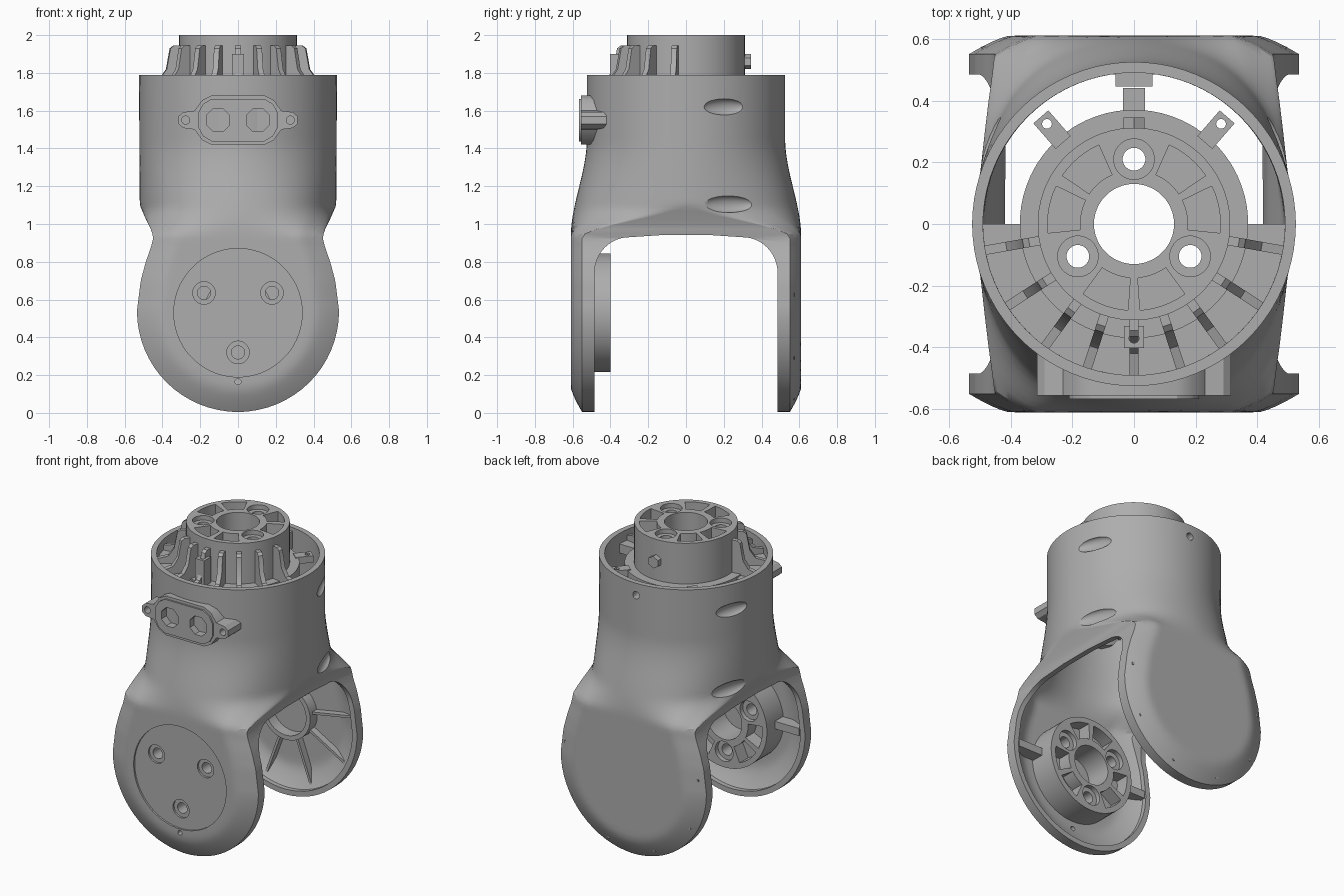
import bpy, bmesh, math
from mathutils import Matrix, Vector

if "Cube" in bpy.data.objects:
    bpy.data.objects.remove(bpy.data.objects["Cube"], do_unlink=True)

grey = bpy.data.materials.new("matte grey")
grey.use_nodes = True
grey.diffuse_color = (0.42, 0.42, 0.42, 1)
grey.node_tree.nodes["Principled BSDF"].inputs["Base Color"].default_value = (0.42, 0.42, 0.42, 1)

T = Matrix.Translation
def R(deg, axis):
    return Matrix.Rotation(math.radians(deg), 4, axis)

TOP = Matrix.Identity(4)
FRONT = R(90, 'X')                      # local z points to the front
SIDE = Matrix(((0, 0, 1, 0), (1, 0, 0, 0), (0, 1, 0, 0), (0, 0, 0, 1)))


def finish(name, bm):
    bmesh.ops.recalc_face_normals(bm, faces=bm.faces)
    me = bpy.data.meshes.new(name)
    bm.to_mesh(me)
    bm.free()
    me.materials.append(grey)
    ob = bpy.data.objects.new(name, me)
    bpy.context.collection.objects.link(ob)
    return ob


def loft(name, rings):
    bm = bmesh.new()
    rows = [[bm.verts.new(p) for p in ring] for ring in rings]
    n = len(rows[0])
    for a, b in zip(rows, rows[1:]):
        for i in range(n):
            bm.faces.new((a[i], a[(i + 1) % n], b[(i + 1) % n], b[i]))
    bm.faces.new(rows[0])
    bm.faces.new(rows[-1])
    return finish(name, bm)


def prism(name, pts, lo, hi, frame=TOP):
    return loft(name, [[frame @ Vector((u, v, w)) for u, v in pts] for w in (lo, hi)])


def circle(r, u=0, v=0, n=48):
    return [(u + r * math.cos(math.tau * (i + .5) / n), v + r * math.sin(math.tau * (i + .5) / n))
            for i in range(n)]


def rect(u0, u1, v0, v1):
    return [(u0, v0), (u1, v0), (u1, v1), (u0, v1)]


def sector(r0, r1, mid, half, n=6):
    angs = [math.radians(mid + half * (2 * i / n - 1)) for i in range(n + 1)]
    return ([(r1 * math.cos(a), r1 * math.sin(a)) for a in angs]
            + [(r0 * math.cos(a), r0 * math.sin(a)) for a in reversed(angs)])


def cut(ob, cutters):
    for c in cutters:
        m = ob.modifiers.new("cut", 'BOOLEAN')
        m.operation, m.solver, m.object = 'DIFFERENCE', 'EXACT', c
    me = bpy.data.meshes.new_from_object(ob.evaluated_get(bpy.context.evaluated_depsgraph_get()))
    ob.modifiers.clear()
    ob.data = me
    for c in cutters:
        bpy.data.objects.remove(c, do_unlink=True)


# --- yoke shell: round barrel blending into two domed discs
WIDTH = [(.54, .535), (.7, .515), (.8, .488), (.88, .46), (.93, .448),
         (.97, .46), (1.03, .49), (1.1, .52), (1.9, .525)]

def half_width(z, off):
    if z <= .54:
        return math.sqrt(max((.535 - off) ** 2 - (z - .54) ** 2, .0004))
    for (z0, w0), (z1, w1) in zip(WIDTH, WIDTH[1:]):
        if z <= z1:
            return w0 + (w1 - w0) * (z - z0) / (z1 - z0) - off


def ease(z, top):
    t = min(max((top - z) / (top - .93), 0), 1)
    return t * t * (3 - 2 * t)


def section(z, off, m=40):
    w = half_width(z, off)
    middle, edge = ease(z, 1.45), ease(z, 1.11)
    front = []
    for i in range(m + 1):
        a = math.pi * (i / m - .5)
        x = w * math.sin(a)
        d = w - abs(x) if z > .54 else .535 - off - math.hypot(x, z - .54)
        q = min(max(d / .13, 0), 1)
        dome = .55 - off + .06 * (1 - (1 - q) ** 1.3)
        s = middle + (edge - middle) * abs(math.sin(a)) ** 1.5
        y = (1 - s) * (.525 - off) * math.cos(a) + s * dome
        front.append((x, -max(y, .008), z))
    return front + [(x, -y, z) for x, y, z in reversed(front)]


def body(name, off, top):
    r = .535 - off
    zs = [.54 - r * math.cos(math.pi / 2 * k / 16) for k in range(17)]
    zs += [.54 + (1.5 - .54) * k / 40 for k in range(1, 41)] + [top]
    return loft(name, [section(z, off) for z in zs])


def slot_profile():
    pts = [(.485, -.1)]
    for k in range(13):
        a = math.pi / 2 * k / 12
        pts.append((.30 + .185 * math.cos(a), .74 + .19 * math.sin(a)))
    pts.append((.12, .942))
    return pts + [(-u, v) for u, v in reversed(pts)]


def scoop(loc, radii, turn):
    bm = bmesh.new()
    bmesh.ops.create_uvsphere(bm, u_segments=24, v_segments=12, radius=1)
    bm.transform(T(loc) @ R(turn, 'Z') @ Matrix.Diagonal((*radii, 1)))
    return finish("scoop_cutter", bm)


shell = body("yoke_shell", 0, 1.79)
cutters = [body("cavity", .035, 1.88), prism("slot", slot_profile(), -.8, .8, SIDE),
           prism("recess", circle(.34, 0, .53, 64), .598, .7, FRONT)]
for u, v in ((-.18, .635), (.18, .635), (0, .32)):
    cutters.append(prism("counterbore", circle(.06, u, v, 24), .585, .7, FRONT))
    cutters.append(prism("bolt_hole", circle(.035, u, v, 20), .5, .7, FRONT))
cutters.append(prism("pin_hole", circle(.016, 0, .165, 12), .5, .7, FRONT))
cutters.append(prism("rear_hole", circle(.025, 0, 1.71, 12), -.7, -.4, FRONT))
for side in (-1, 1):
    cutters.append(scoop((side * .485, .205, 1.62), (.033, .125, .043), side * 22))
    cutters.append(scoop((side * .49, .22, 1.105), (.033, .15, .045), side * 20))
cut(shell, cutters)


# --- bolted hubs: one on top, one inside the front arm
def hub(name, radius, depth, frame):
    ob = prism(name, circle(radius, n=64), -depth, 0, frame)
    cs = [prism("bore", circle(.13, n=32), -1, .1, frame)]
    for bolt in (90, 210, 330):
        a = math.radians(bolt)
        u, v = .21 * math.cos(a), .21 * math.sin(a)
        cs.append(prism("bolt", circle(.037, u, v, 20), -1, .1, frame))
        cs.append(prism("counterbore", circle(.066, u, v, 24), -.03, .1, frame))
        for sgn in (-1, 1):
            cs.append(prism("pocket", sector(.175, .28, bolt + sgn * 40, 16), -.09, .1, frame))
    cut(ob, cs)

hub("top_hub", .312, .42, T((0, 0, 2)))
hub("arm_hub", .315, .18, T((0, -.40, .53)) @ R(-90, 'X'))

# --- flange and half floor carrying the top hub
flange = prism("hub_flange", circle(.37, n=64), 1.64, 1.73)
cut(flange, [prism("bore", circle(.30), 1.5, 1.9)])
prism("half_floor", sector(.30, .50, 270, 90, 32), 1.66, 1.72)

# --- cooling fins around the front half
fin = [(.30, 1.7), (.495, 1.7), (.495, 1.75), (.42, 1.77), (.385, 1.82),
       (.365, 1.93), (.345, 1.945), (.30, 1.945)]
for i, ang in enumerate((-80, -57, -36, -18, 0, 18, 36, 57, 80)):
    prism(f"fin_{i + 1}", fin, -.015, .015, R(180 + ang, 'Z') @ SIDE)
post = prism("front_screw_post", rect(-.033, .033, -.402, -.33), 1.7, 1.9)
cut(post, [prism("hole", circle(.016, 0, -.37, 12), 1.8, 2)])

# --- rear details in the barrel: tabs, peg and screw boss
for name, ang in (("left_tab", -41), ("right_tab", 41)):
    tab = prism(name, rect(-.032, .032, .35, .46), 1.69, 1.735, R(ang, 'Z'))
    cut(tab, [prism("hole", circle(.016, 0, .43, 12), 1.6, 1.8, R(ang, 'Z'))])
prism("rear_peg", circle(.04, 0, 1.86, 6), -.345, -.29, FRONT)
prism("rear_tab", rect(-.036, .036, .35, .44), 1.66, 1.72)
boss = prism("rear_boss", rect(-.06, .06, .445, .50), 1.65, 1.765)
cut(boss, [prism("hole", circle(.025, 0, 1.71, 12), -.6, -.3, FRONT)])

# --- connector plate on the front of the barrel
def mirrored(pts):
    right = pts + [(u, -v) for u, v in reversed(pts)]
    full = right + [(-u, -v) for u, v in right]
    return [(u, v + 1.55) for u, v in full]

plate = prism("connector_plate", mirrored([(.14, .13), (.19, .105), (.23, .05), (.29, .042), (.315, .02)]),
              .42, .556, FRONT)
lip = prism("connector_face", mirrored([(.14, .112), (.185, .085), (.21, .04)]), .5, .567, FRONT)
for ob in (plate, lip):
    cs = [prism("socket", circle(.066, s * .105, 1.55, 8), .515, .7, FRONT) for s in (-1, 1)]
    cs += [prism("screw", circle(.022, s * .277, 1.55, 12), .5, .7, FRONT) for s in (-1, 1)]
    cut(ob, cs)

# --- inside of the arms: side stops, bearing ring and radial ribs
for name, s in (("left_stop", 1), ("right_stop", -1)):
    prism(name, rect(s * .40 - .09, s * .40 + .09, .52, .57), .487, .57, FRONT)
ring = prism("bearing_ring", circle(.18, 0, .54), -.58, -.50, FRONT)
cut(ring, [prism("bore", circle(.15, 0, .54), -.7, -.4, FRONT)])
for i in range(9):
    prism(f"arm_rib_{i + 1}", rect(.175, .5, -.008, .008), -.575, -.53,
          T((0, 0, .54)) @ FRONT @ R(40 * i + 10, 'Z'))

# --- shading
bpy.ops.object.select_all(action='DESELECT')
for ob in bpy.context.collection.objects:
    if ob.type == 'MESH':
        ob.select_set(True)
        bpy.context.view_layer.objects.active = ob
bpy.ops.object.shade_smooth_by_angle(angle=math.radians(30))
